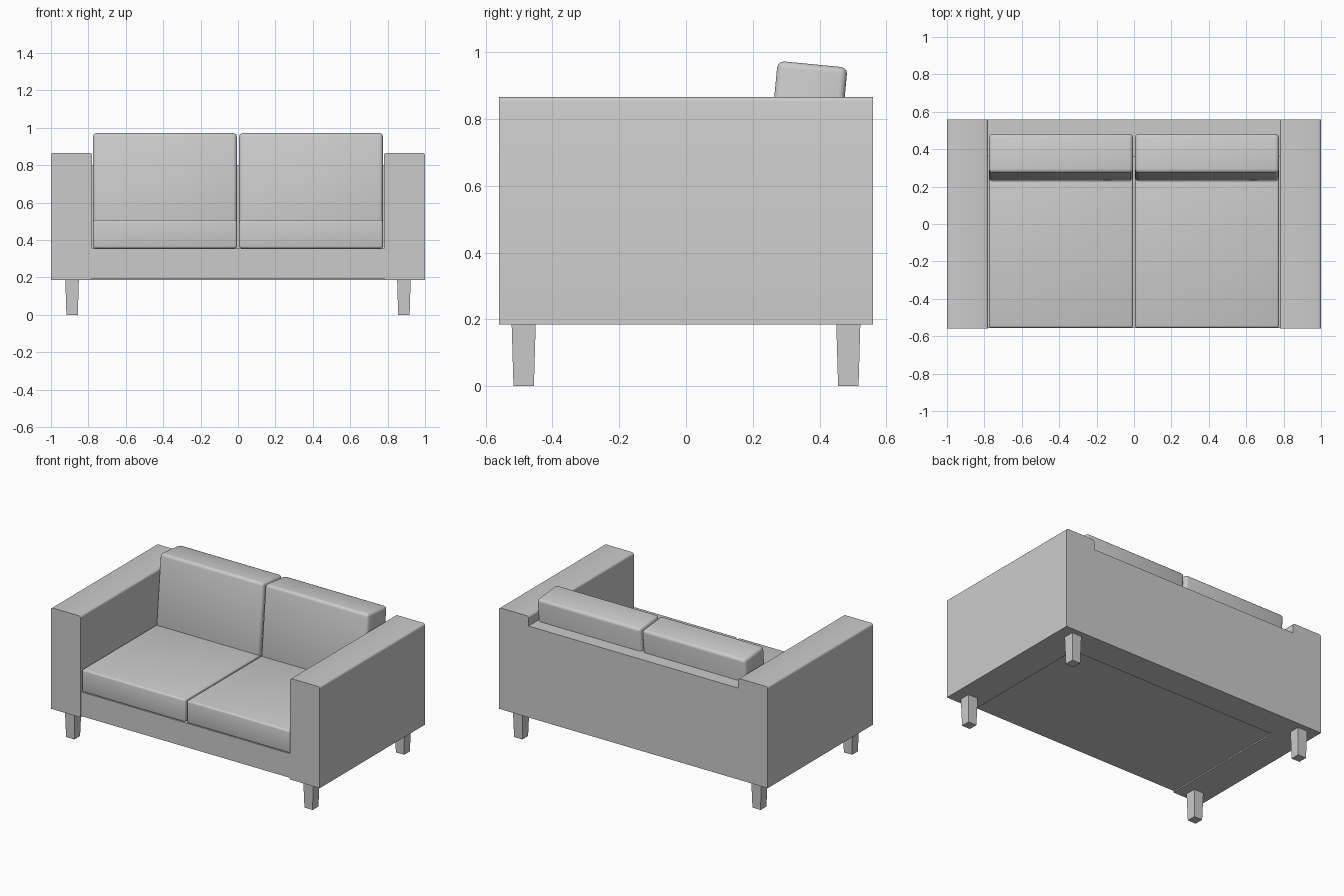
import bpy
import bmesh
import math
from mathutils import Matrix, Vector

cube = bpy.data.objects.get("Cube")
if cube:
    bpy.data.objects.remove(cube, do_unlink=True)

# One upholstery colour throughout
GREY = (0.6, 0.6, 0.6, 1.0)
fabric = bpy.data.materials.new("light_grey")
fabric.use_nodes = True
fabric.diffuse_color = GREY
fabric.node_tree.nodes["Principled BSDF"].inputs["Base Color"].default_value = GREY


def box(name, low, high, bevel=0.0, pick=None, taper=1.0, tilt=0.0):
    """Box between two corners; bevels picked edges, tapers its foot, tilts about x."""
    low, high = Vector(low), Vector(high)
    centre, size = (low + high) / 2, high - low
    bm = bmesh.new()
    bmesh.ops.create_cube(bm, size=1, matrix=Matrix.Diagonal((*size, 1)))
    for v in bm.verts:
        if v.co.z < 0:
            v.co.x *= taper
            v.co.y *= taper
    if bevel:
        edges = [e for e in bm.edges if pick is None or pick(e)]
        bmesh.ops.bevel(bm, geom=edges, offset=bevel, segments=3,
                        profile=0.5, affect='EDGES')
    mesh = bpy.data.meshes.new(name)
    bm.to_mesh(mesh)
    bm.free()
    mesh.materials.append(fabric)
    obj = bpy.data.objects.new(name, mesh)
    obj.location = centre
    obj.rotation_euler.x = tilt
    bpy.context.collection.objects.link(obj)
    if bevel:
        bpy.ops.object.select_all(action='DESELECT')
        obj.select_set(True)
        bpy.context.view_layer.objects.active = obj
        bpy.ops.object.shade_smooth_by_angle(angle=math.radians(35))
    return obj


def top_long_edge(e):
    a, b = e.verts
    return a.co.z > 0 and b.co.z > 0 and abs(a.co.y - b.co.y) > 0.1


# Frame: seat base and back panel
box("seat_base", (-0.78, -0.555, 0.193), (0.78, 0.40, 0.355))
box("back_panel", (-0.78, 0.36, 0.185), (0.78, 0.56, 0.80))

for side, s in (("left", 1), ("right", -1)):
    # Armrest with rounded upper edges
    x0, x1 = sorted((s * 0.78, s * 1.0))
    box(side + "_armrest", (x0, -0.56, 0.185), (x1, 0.56, 0.866), 0.014, top_long_edge)

    # Seat cushion and leaning back cushion
    x0, x1 = sorted((s * 0.006, s * 0.775))
    box(side + "_seat_cushion", (x0, -0.555, 0.355), (x1, 0.36, 0.508), 0.012)
    box(side + "_back_cushion", (x0, 0.25, 0.46), (x1, 0.46, 0.965), 0.02,
        tilt=math.radians(-5.5))

    # Tapered legs
    for end, y in (("front", -0.486), ("back", 0.486)):
        x = s * 0.887
        box(f"{end}_{side}_leg", (x - 0.036, y - 0.036, 0), (x + 0.036, y + 0.036, 0.186),
            taper=0.85)
